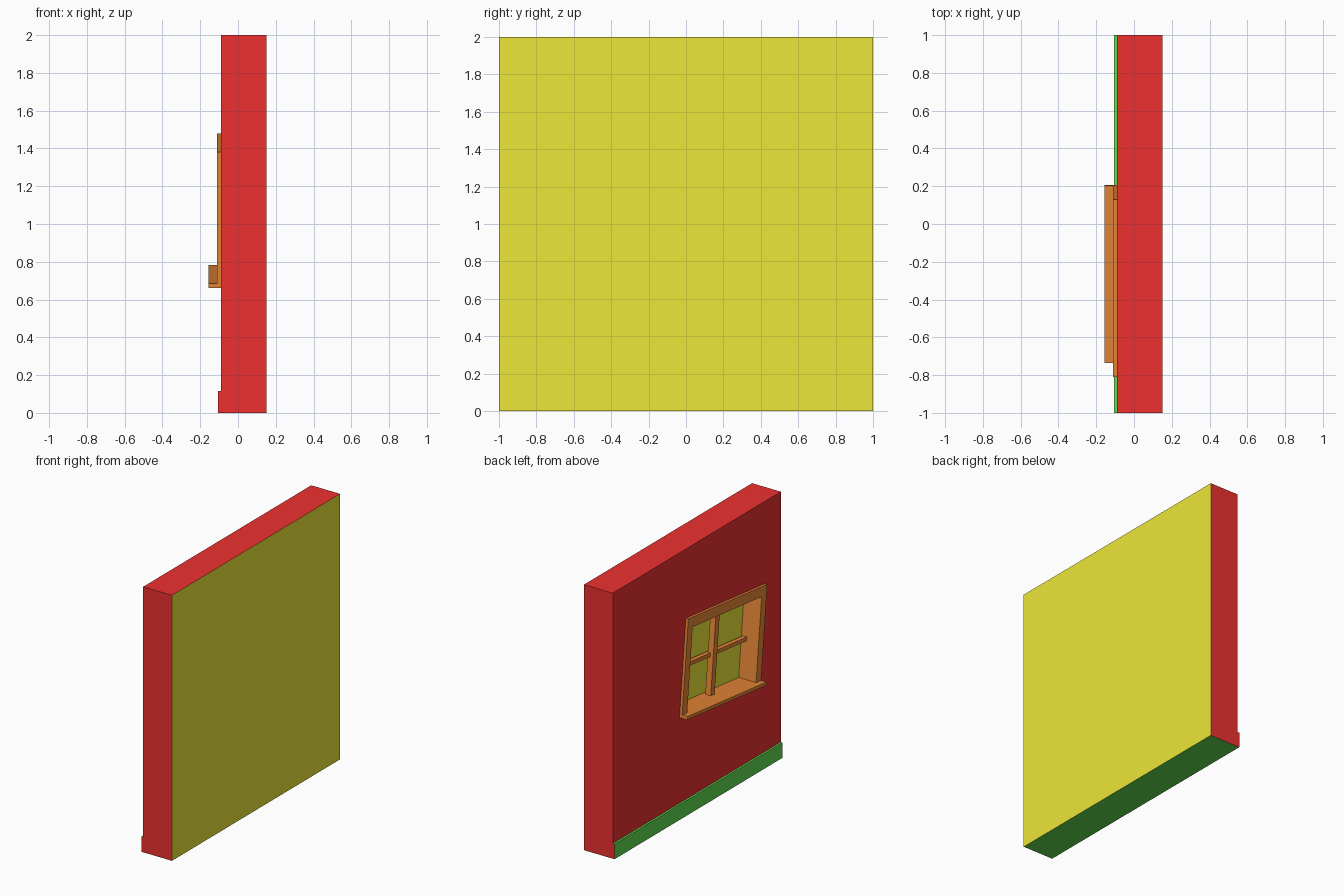
import bpy, bmesh, math
from mathutils import Matrix

if "Cube" in bpy.data.objects:
    bpy.data.objects.remove(bpy.data.objects["Cube"])


def material(name, rgb):
    m = bpy.data.materials.new(name)
    m.diffuse_color = (*rgb, 1)
    m.use_nodes = True
    m.node_tree.nodes["Principled BSDF"].inputs["Base Color"].default_value = m.diffuse_color
    return m


RED = material("plaster", (0.86, 0.03, 0.03))
GREEN = material("base", (0.12, 0.72, 0.08))
YELLOW = material("backing", (0.85, 0.80, 0.04))
ORANGE = material("trim", (0.83, 0.25, 0.04))


def make_object(name, bm, mats):
    bmesh.ops.recalc_face_normals(bm, faces=bm.faces)
    me = bpy.data.meshes.new(name)
    bm.to_mesh(me)
    bm.free()
    for m in mats:
        me.materials.append(m)
    ob = bpy.data.objects.new(name, me)
    bpy.context.collection.objects.link(ob)
    return ob


# Window space: u along the wall, v up, tilted six degrees on the wall
TILT = Matrix.Translation((0, -0.3025, 1.07)) @ Matrix.Rotation(math.radians(6), 4, 'X')


def window_box(name, x, u, v, mat):
    bm = bmesh.new()
    bmesh.ops.create_cube(bm, size=1)
    size = [b - a for a, b in (x, u, v)]
    mid = [(a + b) / 2 for a, b in (x, u, v)]
    bm.transform(TILT @ Matrix.Translation(mid) @ Matrix.Diagonal((*size, 1)))
    return make_object(name, bm, [mat])


# Wall: stepped profile extruded along y, each side with its own colour
profile = [(0.15, 0), (0.15, 2), (-0.09, 2), (-0.09, 0.115), (-0.105, 0.115), (-0.105, 0)]
side_mats = [2, 0, 0, 1, 1, 1]
bm = bmesh.new()
ends = [[bm.verts.new((x, y, z)) for x, z in profile] for y in (-1, 1)]
for ring in ends:
    bm.faces.new(ring)
for i, mi in enumerate(side_mats):
    j = (i + 1) % len(profile)
    face = bm.faces.new((ends[0][i], ends[0][j], ends[1][j], ends[1][i]))
    face.material_index = mi
wall = make_object("wall", bm, [RED, GREEN, YELLOW])

# Window recess
cutter = window_box("recess_cutter", (-0.3, 0.038), (-0.44, 0.44), (-0.35, 0.33), RED)
cutter.hide_render = True
mod = wall.modifiers.new("recess", 'BOOLEAN')
mod.operation = 'DIFFERENCE'
mod.solver = 'EXACT'
mod.object = cutter
bpy.context.view_layer.objects.active = wall
bpy.ops.object.modifier_apply(modifier=mod.name)
bpy.data.objects.remove(cutter)

# Frame boards, which also line the recess
W, H = 0.4725, 0.362
window_box("sill", (-0.155, 0.045), (-W, W), (-H, -H + 0.024), ORANGE)
window_box("head_board", (-0.11, 0.045), (-W, W), (H - 0.075, H), ORANGE)
for side in (-1, 1):
    u = sorted((side * W, side * (W - 0.06)))
    window_box("jamb_board", (-0.11, 0.045), u, (-H + 0.024, H - 0.075), ORANGE)

# Pane and glazing bars
window_box("pane", (0.035, 0.043), (-0.43, 0.43), (-0.345, 0.32), YELLOW)
window_box("upright_bar", (-0.035, 0.01), (-0.023, 0.023), (-0.34, 0.29), ORANGE)
window_box("cross_bar", (-0.01, 0.025), (-0.415, 0.415), (-0.06, -0.032), ORANGE)
